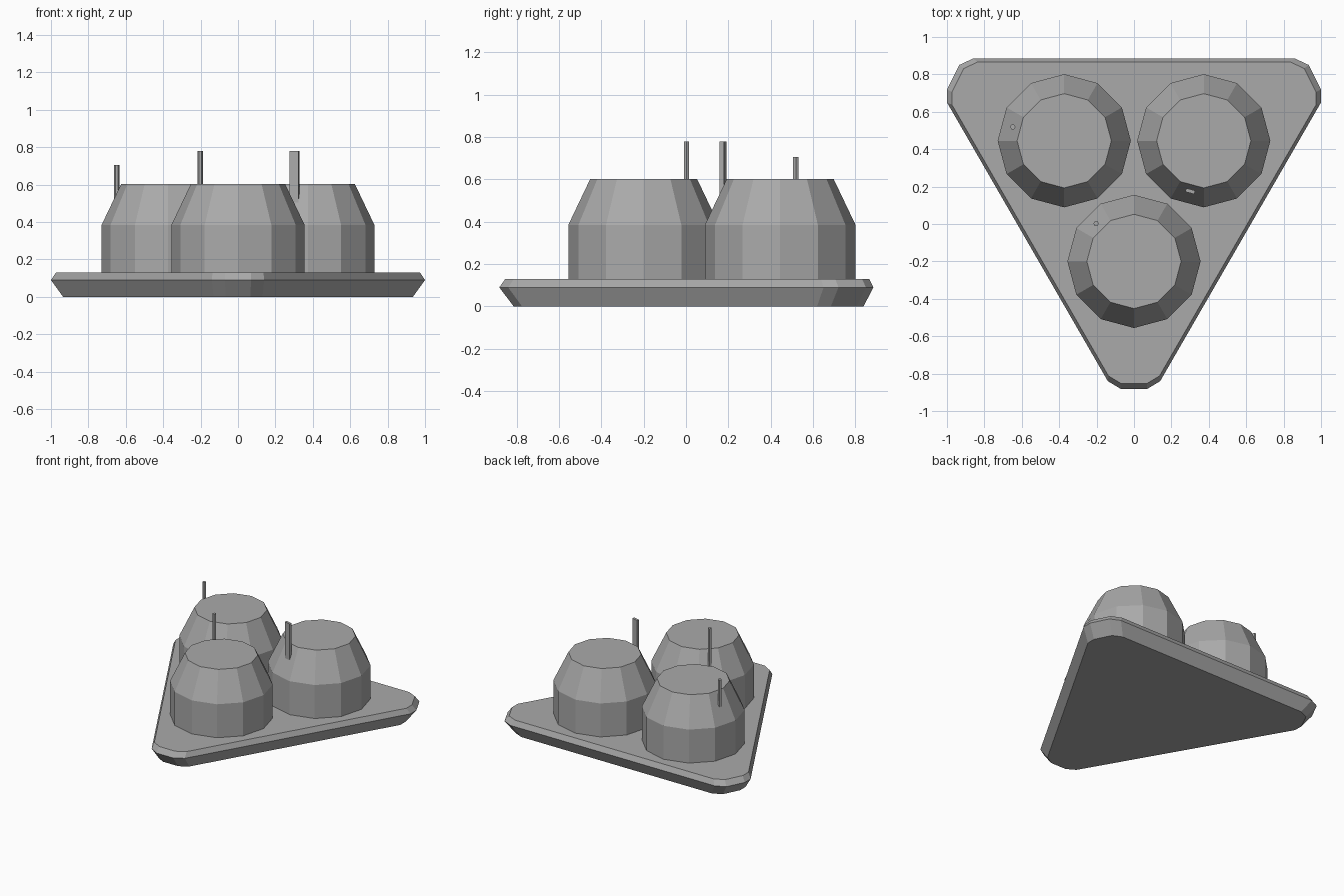
import bpy, bmesh, math
from mathutils import Vector

cube = bpy.data.objects.get("Cube")
if cube:
    bpy.data.objects.remove(cube, do_unlink=True)

grey = bpy.data.materials.new("plain_grey")
grey.use_nodes = True
grey.diffuse_color = (0.4, 0.4, 0.4, 1)
grey.node_tree.nodes["Principled BSDF"].inputs["Base Color"].default_value = (0.4, 0.4, 0.4, 1)


def loft(name, rings, location=(0, 0, 0), turn=0):
    """Skin a stack of equal-length rings and cap both ends."""
    bm = bmesh.new()
    loops = [[bm.verts.new(p) for p in ring] for ring in rings]
    bm.faces.new(loops[0][::-1])
    bm.faces.new(loops[-1])
    for low, high in zip(loops, loops[1:]):
        for i in range(len(low)):
            j = (i + 1) % len(low)
            bm.faces.new((low[i], low[j], high[j], high[i]))
    bmesh.ops.recalc_face_normals(bm, faces=bm.faces)
    mesh = bpy.data.meshes.new(name)
    bm.to_mesh(mesh)
    bm.free()
    mesh.materials.append(grey)
    obj = bpy.data.objects.new(name, mesh)
    obj.location = location
    obj.rotation_euler.z = math.radians(turn)
    bpy.context.collection.objects.link(obj)
    return obj


def circle(radius, z, sides):
    return [(radius * math.cos(math.tau * i / sides),
             radius * math.sin(math.tau * i / sides), z) for i in range(sides)]


def rectangle(width, depth, z):
    return [(sx * width / 2, sy * depth / 2, z)
            for sx, sy in ((-1, -1), (1, -1), (1, 1), (-1, 1))]


# Triangular platform: blunted corners, undercut rim and bevelled top
half = [(0.07, -0.882), (0.14, -0.84), (1, 0.65), (1, 0.72), (0.935, 0.85), (0.86, 0.885)]
outline = half + [(-x, y) for x, y in reversed(half)]
pivot = 0.17


def platform_ring(scale, z):
    return [(x * scale, pivot + (y - pivot) * scale, z) for x, y in outline]


loft("platform", [platform_ring(0.935, 0), platform_ring(1, 0.09), platform_ring(0.973, 0.13)])

# Three twelve-sided drums with tapered shoulders
drums = {
    "right_drum": (-0.373, 0.445, 0),
    "left_drum": (0.373, 0.445, 0),
    "front_drum": (0, -0.2, 0),
}
for name, place in drums.items():
    loft(name, [circle(0.356, 0.125, 12), circle(0.356, 0.385, 12), circle(0.252, 0.603, 12)], place)


# Masts rise from the middle of a sloping shoulder face
def on_shoulder(drum, angle, distance):
    a = math.radians(angle)
    return Vector(drums[drum]) + Vector((math.cos(a), math.sin(a), 0)) * distance


loft("short_mast", [circle(0.0145, 0.5, 6), circle(0.0145, 0.705, 6)],
     on_shoulder("right_drum", 165, 0.285))
loft("tall_mast", [circle(0.0145, 0.48, 6), circle(0.0145, 0.78, 6)],
     on_shoulder("front_drum", 135, 0.286))
loft("flat_mast", [rectangle(0.05, 0.02, 0.5), rectangle(0.05, 0.02, 0.78)],
     on_shoulder("left_drum", 255, 0.279), turn=-15)
